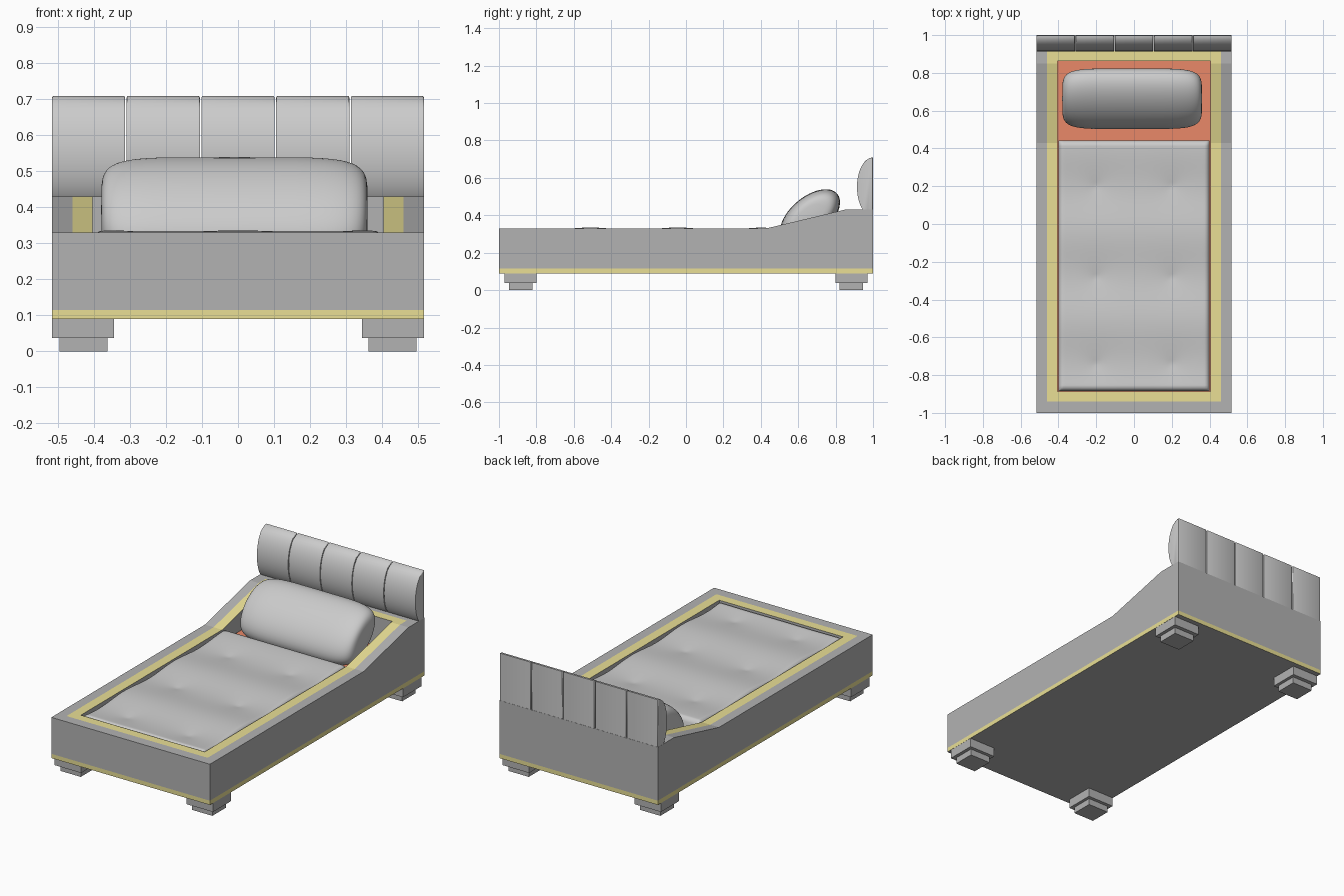
import bpy, bmesh, math
from mathutils import Matrix

if "Cube" in bpy.data.objects:
    bpy.data.objects.remove(bpy.data.objects["Cube"])


def material(name, rgb):
    m = bpy.data.materials.new(name)
    m.diffuse_color = (*rgb, 1)
    m.use_nodes = True
    m.node_tree.nodes["Principled BSDF"].inputs["Base Color"].default_value = m.diffuse_color
    return m


DARK = material("dark_grey", (0.45, 0.45, 0.45))
GOLD = material("gold", (0.82, 0.74, 0.3))
RED = material("red", (0.82, 0.25, 0.14))


def finish(bm, name, mats=(), smooth=None):
    bmesh.ops.recalc_face_normals(bm, faces=bm.faces)
    me = bpy.data.meshes.new(name)
    bm.to_mesh(me)
    bm.free()
    for m in mats:
        me.materials.append(m)
    if smooth:
        me.shade_smooth()
        me.set_sharp_from_angle(angle=math.radians(smooth))
    ob = bpy.data.objects.new(name, me)
    bpy.context.collection.objects.link(ob)
    return ob


def box(name, x0, x1, y0, y1, z0, z1, mat):
    bm = bmesh.new()
    bmesh.ops.create_cube(bm, size=1)
    bmesh.ops.scale(bm, vec=(x1 - x0, y1 - y0, z1 - z0), verts=bm.verts)
    bmesh.ops.translate(bm, vec=((x0 + x1) / 2, (y0 + y1) / 2, (z0 + z1) / 2), verts=bm.verts)
    return finish(bm, name, [mat])


# Frame: nested rings from the underside, up the walls, over the rim, down to the floor
def rim_z(y):
    return 0.33 + 0.10 * min(max((y - 0.43) / 0.42, 0), 1)


bm = bmesh.new()
rings = []
# half width, front y, back y, fixed height (None follows the sloping rim)
for hx, y0, y1, z in [(0.517, -1, 1, 0.09), (0.517, -1, 1, 0.115), (0.517, -1, 1, None),
                      (0.46, -0.94, 0.915, None), (0.404, -0.887, 0.863, None),
                      (0.404, -0.887, 0.863, 0.26)]:
    ys = [y0, 0.43, 0.85, y1]
    pts = [(hx, y) for y in ys] + [(-hx, y) for y in reversed(ys)]
    rings.append([bm.verts.new((x, y, rim_z(y) if z is None else z)) for x, y in pts])
for k, (a, b) in enumerate(zip(rings, rings[1:])):
    for i in range(8):
        j = (i + 1) % 8
        f = bm.faces.new((a[i], a[j], b[j], b[i]))
        f.material_index = 1 if k in (0, 3) else 0
bm.faces.new(rings[0])
bm.faces.new(rings[-1]).material_index = 2
finish(bm, "bed_frame", [DARK, GOLD, RED])

# Stepped feet
for sx, side in ((-1, "left"), (1, "right")):
    for sy, end in ((-1, "front"), (1, "back")):
        for part, a, b, c, d, z0, z1 in (("block", 0.344, 0.516, 0.80, 0.97, 0.037, 0.09),
                                         ("foot", 0.362, 0.496, 0.82, 0.947, 0, 0.037)):
            xs, ys = sorted((sx * a, sx * b)), sorted((sy * c, sy * d))
            box(f"{end}_{side}_{part}", *xs, *ys, z0, z1, DARK)

# Tufted mattress: wavy grid with rolled edges, skirt extruded down
bm = bmesh.new()
X, Y0, Y1 = 0.4, -0.883, 0.442
bmesh.ops.create_grid(bm, x_segments=60, y_segments=90, size=1)
for v in bm.verts:
    x, y = v.co.x * X, Y0 + (v.co.y + 1) / 2 * (Y1 - Y0)
    z = 0.328 + 0.007 * math.cos(math.tau * (y + 0.51) / 0.465)
    for ty in (-0.74, -0.28, 0.2):
        for tx in (-0.2, 0.2):
            z -= 0.012 * math.exp(-math.hypot(x - tx, y - ty) / 0.06)
    e = min(X - abs(x), y - Y0, Y1 - y)
    r = 0.022
    if e < r:
        z -= r * (1 - math.sqrt(max(0, 1 - (1 - e / r) ** 2)))
    v.co = (x, y, z)
edges = [e for e in bm.edges if e.is_boundary]
new = bmesh.ops.extrude_edge_only(bm, edges=edges)["geom"]
for v in new:
    if isinstance(v, bmesh.types.BMVert):
        v.co.z = 0.255
finish(bm, "mattress", smooth=60)

# Pillow: tilted elliptical bolster with softly squared ends
bm = bmesh.new()
N, M, p = 48, 28, 0.36
bmesh.ops.create_uvsphere(bm, u_segments=N, v_segments=M, radius=1)
for v in bm.verts:
    c = max(-1, min(1, v.co.z))
    s = math.hypot(v.co.x, v.co.y)
    k = s ** p / s if s > 1e-5 else 0
    v.co = (0.37 * math.copysign(abs(c) ** p, c), 0.19 * v.co.x * k, 0.105 * v.co.y * k)
bmesh.ops.transform(bm, verts=bm.verts, matrix=Matrix.Translation((-0.01, 0.663, 0.393))
                    @ Matrix.Rotation(math.radians(40), 4, 'X'))
finish(bm, "pillow", smooth=60)

# Headboard: five half-round padded panels
for i in range(5):
    xc, hw = (i - 2) * 0.2075, 0.1015
    bm = bmesh.new()
    n = 24
    ends = [[bm.verts.new((xc + s * hw, 0.999 - 0.085 * math.sin(math.pi * t / n),
                           0.552 - 0.157 * math.cos(math.pi * t / n))) for t in range(n + 1)]
            for s in (-1, 1)]
    for t in range(n + 1):
        u = (t + 1) % (n + 1)
        bm.faces.new((ends[0][t], ends[0][u], ends[1][u], ends[1][t]))
    caps = [bm.faces.new(e) for e in ends]
    bmesh.ops.bevel(bm, geom=[e for f in caps for e in f.edges], offset=0.004,
                    segments=2, profile=0.5, affect='EDGES')
    finish(bm, f"headboard_panel_{i + 1}", smooth=50)
